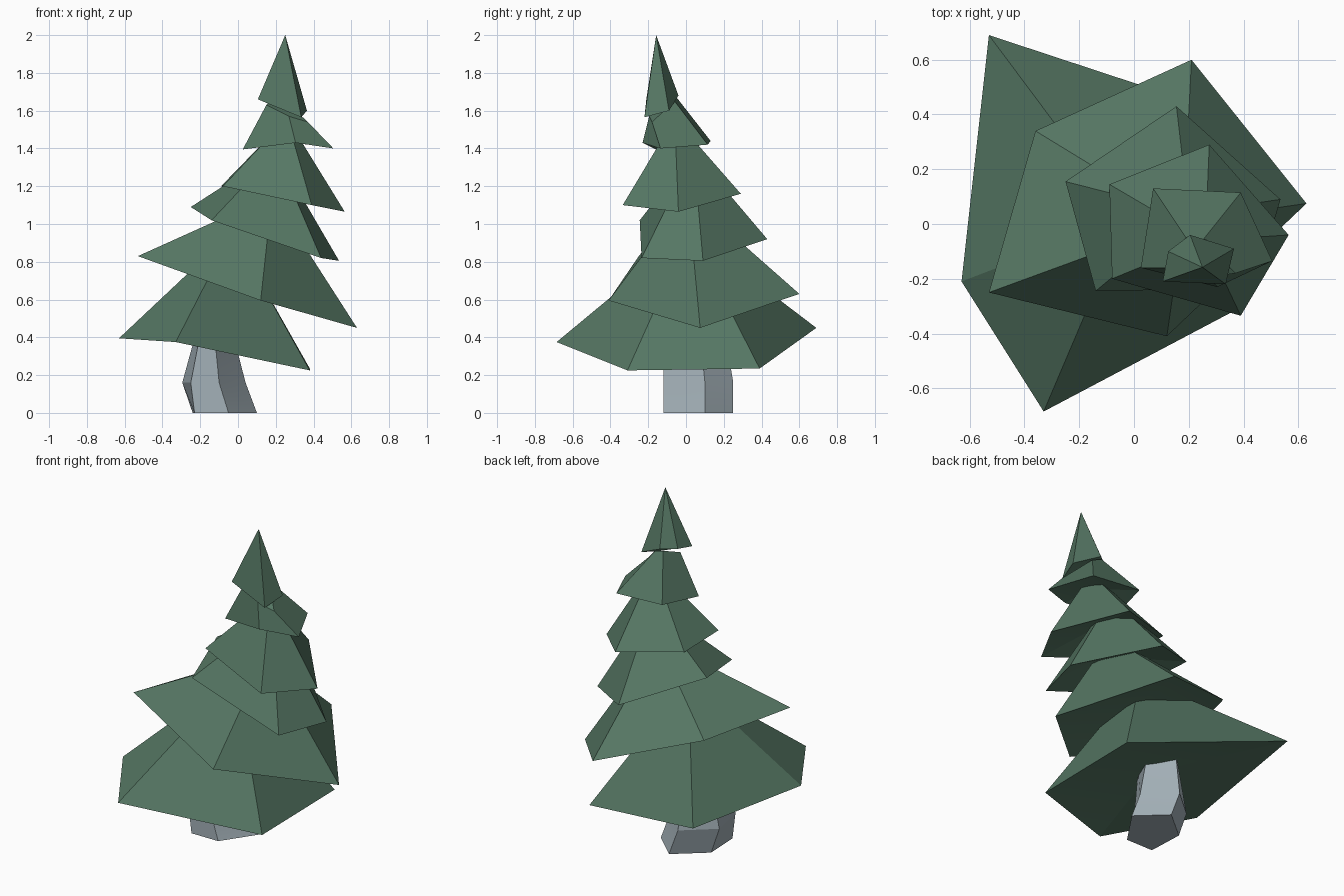
import bpy
import bmesh
from math import radians
from mathutils import Vector

cube = bpy.data.objects.get("Cube")
if cube:
    bpy.data.objects.remove(cube, do_unlink=True)


def material(name, rgb):
    mat = bpy.data.materials.new(name)
    mat.use_nodes = True
    color = (*rgb, 1.0)
    mat.diffuse_color = color
    mat.node_tree.nodes["Principled BSDF"].inputs["Base Color"].default_value = color
    return mat


def close_ring(bm, ring, point):
    """Close a ring with a fan of triangles around a point."""
    centre = bm.verts.new(point)
    for i, vert in enumerate(ring):
        bm.faces.new((vert, ring[i - 1], centre))


def loft(name, rings, mat, tip=None, hollow=0.0):
    """Join rings with flat faces; the base is sunk by hollow, the end is a cap or a tip."""
    bm = bmesh.new()
    loops = [[bm.verts.new(p) for p in ring] for ring in rings]
    count = len(loops[0])
    middle = sum((v.co for v in loops[0]), Vector()) / count
    close_ring(bm, loops[0], middle + Vector((0, 0, hollow)))
    for low, high in zip(loops, loops[1:]):
        for i in range(count):
            j = (i + 1) % count
            bm.faces.new((low[j], high[j], high[i], low[i]))
    if tip:
        close_ring(bm, loops[-1], tip)
    else:
        bm.faces.new(loops[-1])
    bmesh.ops.recalc_face_normals(bm, faces=bm.faces)
    # Soften only the faintest creases
    for face in bm.faces:
        face.smooth = True
    for edge in bm.edges:
        edge.smooth = edge.calc_face_angle() < radians(18)
    mesh = bpy.data.meshes.new(name)
    bm.to_mesh(mesh)
    bm.free()
    mesh.materials.append(mat)
    bpy.context.collection.objects.link(bpy.data.objects.new(name, mesh))


def branch_tier(name, rim, apex, taper=0.85):
    """Leaning skirt of branches that narrows from its rim towards an apex."""
    top = [Vector(p).lerp(Vector(apex), taper) for p in rim]
    loft(name, [rim, top], green, hollow=0.09)


green = material("needle green", (0.092, 0.184, 0.126))
grey = material("trunk grey", (0.37, 0.44, 0.48))

# Crooked five-sided trunk: foot, bulge and neck
foot = [(-.23, -.12), (-.05, -.12), (.10, .10), (-.06, .25), (-.24, .10)]
bulge = [(-.25, -.12), (-.10, -.12), (.04, .10), (-.12, .25), (-.295, .10)]
neck = [(-.19, -.12), (-.13, -.12), (-.04, .07), (-.13, .20), (-.21, .08)]
loft("trunk", [[(x, y, z) for x, y in ring]
               for ring, z in ((foot, 0), (bulge, .16), (neck, .47))], grey)

# Tilted branch tiers, lowest first
branch_tier("lowest_branches",
            [(-.53, .69, .45), (-.63, -.21, .395), (-.33, -.685, .375),
             (.38, -.31, .225), (.38, .39, .235)], (-.03, .02, .96))
branch_tier("lower_branches",
            [(-.53, -.25, .83), (.12, -.41, .595), (.63, .075, .45),
             (.21, .60, .63), (-.36, .34, .807)], (.18, .01, 1.15))
branch_tier("middle_branches",
            [(-.25, .155, 1.09), (-.14, -.245, 1.02), (.44, -.235, .82),
             (.535, .09, .805), (.155, .43, .92)], (.2, .04, 1.38))
branch_tier("upper_branches",
            [(-.09, .145, 1.2), (-.08, -.2, 1.2), (.39, -.335, 1.1),
             (.565, -.04, 1.065), (.275, .29, 1.16)], (.26, -.06, 1.56))

# Highest tier bulges towards the front left
loft("highest_branches",
     [[(.07, .13, 1.44), (.025, -.16, 1.395), (.305, -.23, 1.43),
       (.505, -.135, 1.4), (.39, .115, 1.42)],
      [(.19, -.05, 1.67), (.15, -.16, 1.63), (.27, -.195, 1.57),
       (.37, -.18, 1.54), (.25, -.06, 1.65)]], green, hollow=0.04)

# Pointed top
loft("tree_tip",
     [[(.105, -.21, 1.66), (.335, -.22, 1.565), (.365, -.09, 1.6),
       (.205, -.04, 1.68), (.125, -.1, 1.68)]], green, tip=(.25, -.158, 2.0), hollow=0.02)
